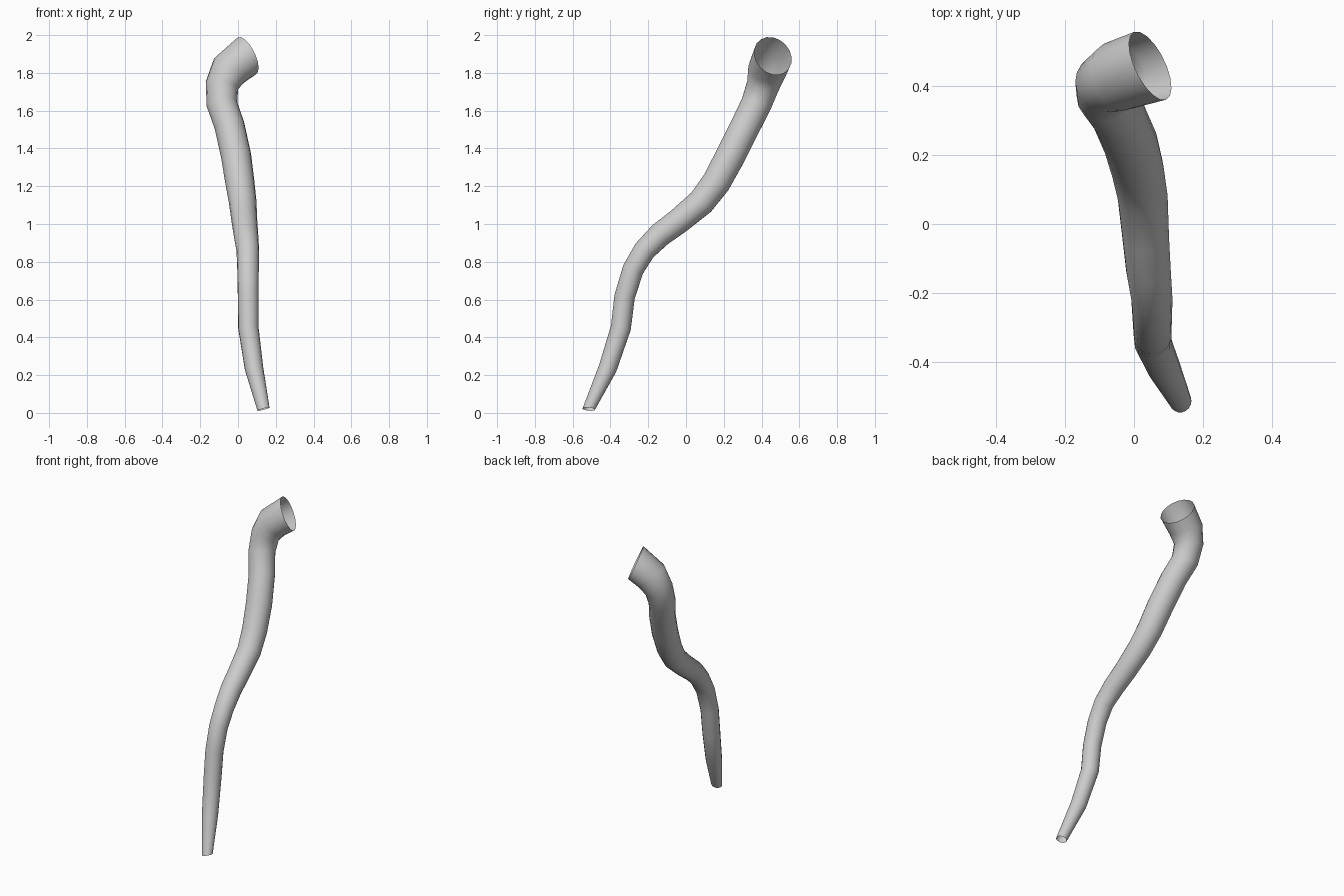
import bpy, bmesh, math
from mathutils import Vector

if "Cube" in bpy.data.objects:
    bpy.data.objects.remove(bpy.data.objects["Cube"])

SIDES = 18
# centre line (x, y, z) and radius, from the narrow foot to the flared mouth
PATH = [
    (0.135, -0.515, 0.02, 0.033), (0.085, -0.415, 0.235, 0.049),
    (0.055, -0.345, 0.45, 0.054), (0.054, -0.325, 0.615, 0.055),
    (0.053, -0.28, 0.76, 0.057), (0.052, -0.22, 0.86, 0.060),
    (0.042, -0.135, 0.945, 0.065), (0.034, -0.04, 1.015, 0.068),
    (0.025, 0.08, 1.115, 0.073), (0.01, 0.16, 1.22, 0.077),
    (-0.01, 0.235, 1.36, 0.08), (-0.045, 0.315, 1.52, 0.080),
    (-0.085, 0.372, 1.635, 0.082), (-0.085, 0.408, 1.735, 0.088),
    (-0.045, 0.43, 1.815, 0.103), (0.047, 0.46, 1.89, 0.109),
]
FOOT_DIR = Vector((-0.25, 0.1, 0.95)).normalized()
MOUTH_DIR = Vector((0.82, 0.40, 0.40)).normalized()

pts = [Vector(p[:3]) for p in PATH]
dirs = [FOOT_DIR]
for a, b, c in zip(pts, pts[1:], pts[2:]):
    dirs.append(((b - a).normalized() + (c - b).normalized()).normalized())
dirs.append(MOUTH_DIR)

# open tube: carry a ring along the path without twisting
bm = bmesh.new()
side = Vector((1, 0, 0))
rings = []
for p, d, (_, _, _, r) in zip(pts, dirs, PATH):
    side = (side - d * side.dot(d)).normalized()
    up = d.cross(side)
    rings.append([bm.verts.new(p + r * (math.cos(t) * side + math.sin(t) * up))
                  for t in (2 * math.pi * i / SIDES for i in range(SIDES))])
for lo, hi in zip(rings, rings[1:]):
    for i in range(SIDES):
        j = (i + 1) % SIDES
        bm.faces.new((lo[i], lo[j], hi[j], hi[i])).smooth = True

mesh = bpy.data.meshes.new("bent_tube")
bm.to_mesh(mesh)
bm.free()
tube = bpy.data.objects.new("bent_tube", mesh)
bpy.context.collection.objects.link(tube)
